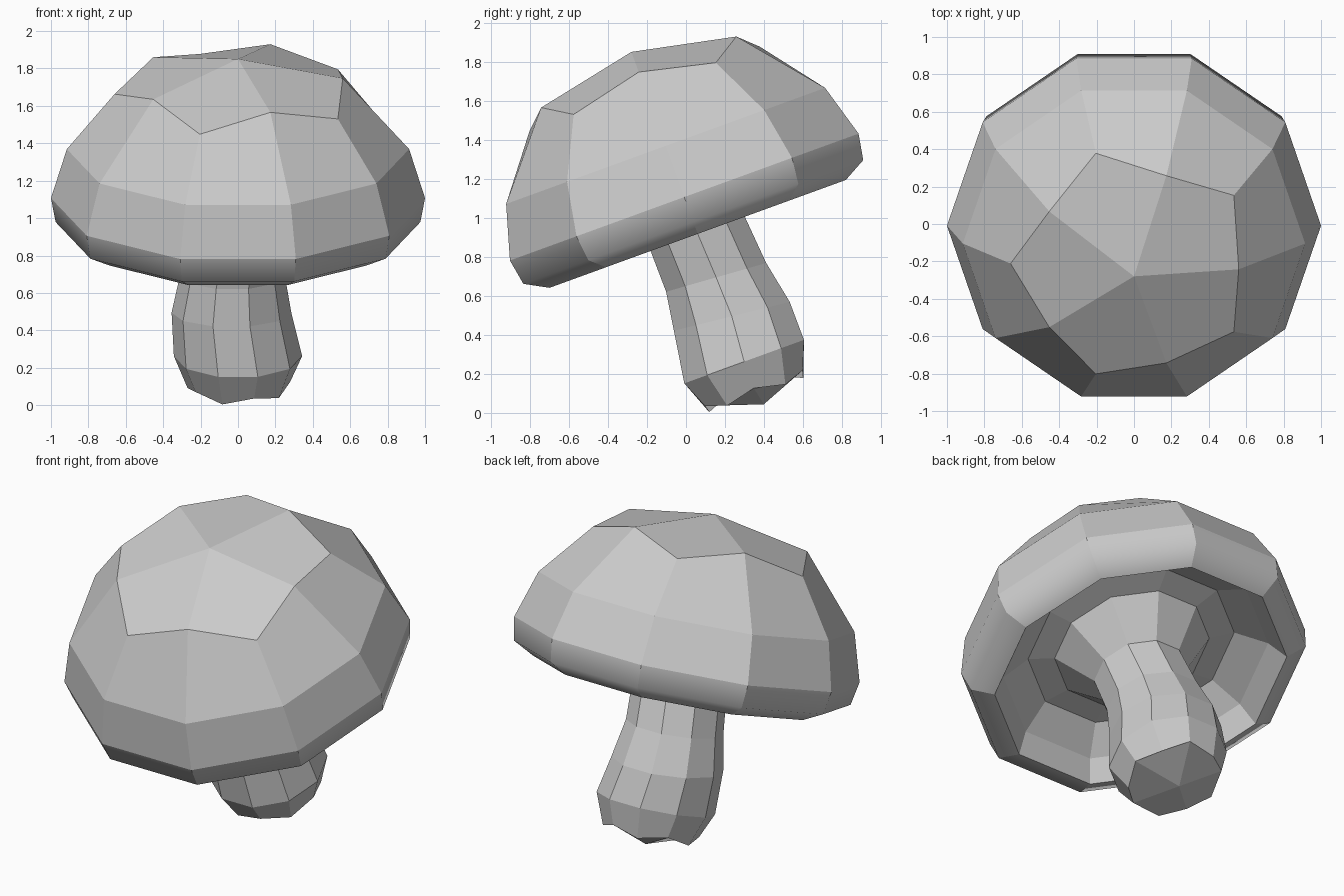
import bpy, bmesh
from math import sin, cos, tan, radians, pi
from mathutils import Matrix

if "Cube" in bpy.data.objects:
    bpy.data.objects.remove(bpy.data.objects["Cube"])

SIDES = 10
# the whole mushroom leans about x; local axis is offset along y
LEAN = Matrix.Rotation(radians(20), 4, 'X') @ Matrix.Translation((0, 0.37, 0))


def ring(bm, r, z, r_odd=None, z_odd=None, x=0.0, y=0.0, skew=0.0):
    """Ten-sided ring; odd corners may differ in radius and height."""
    verts = []
    for k in range(SIDES):
        a = 2 * pi * k / SIDES
        odd = k % 2 and r_odd is not None
        rr, zz = (r_odd, z_odd) if odd else (r, z)
        dy = rr * sin(a)
        verts.append(bm.verts.new((x + rr * cos(a), y + dy, zz + dy * tan(radians(skew)))))
    return verts


def loft(bm, rings, smooth_bands=()):
    """Bridge rings listed from the top of the surface downward."""
    for i, (a, b) in enumerate(zip(rings, rings[1:])):
        for k in range(SIDES):
            n = (k + 1) % SIDES
            f = bm.faces.new((a[k], b[k], b[n], a[n]))
            f.smooth = i in smooth_bands


def close_end(bm, rg, z, y=0.0, flip=False):
    """Five quads meeting at a centre point."""
    tip = bm.verts.new((0, y, z))
    for k in range(0, SIDES, 2):
        q = [tip, rg[k], rg[k + 1], rg[(k + 2) % SIDES]]
        bm.faces.new(q[::-1] if flip else q)


def finish(bm, name):
    bm.normal_update()
    # keep creases between the facets around the axis
    for e in bm.edges:
        if len(e.link_faces) == 2 and abs(e.verts[0].co.z - e.verts[1].co.z) > 1e-4:
            e.smooth = False
    bm.transform(LEAN)
    me = bpy.data.meshes.new(name)
    bm.to_mesh(me)
    bm.free()
    ob = bpy.data.objects.new(name, me)
    bpy.context.collection.objects.link(ob)
    return ob


# cap: dome, rounded rim, hollow underside
bm = bmesh.new()
rings = [ring(bm, 0.56, 1.725, 0.66, 1.635)]
for r, z in ((0.915, 1.322), (1.0, 1.043), (0.975, 0.907), (0.85, 0.842),
             (0.77, 0.97), (0.60, 1.09), (0.45, 1.07)):
    rings.append(ring(bm, r, z))
close_end(bm, rings[0], 1.835)
loft(bm, rings, smooth_bands=(2, 3))
finish(bm, "mushroom_cap")

# stem: flared neck, slightly bent shaft, swollen foot
bm = bmesh.new()
rings = [
    ring(bm, 0.45, 1.07),
    ring(bm, 0.27, 0.85),
    ring(bm, 0.28, 0.60, x=-0.03, y=0.013, skew=-4),
    ring(bm, 0.32, 0.385, x=-0.035, y=0.02, skew=-6),
    ring(bm, 0.343, 0.145),
    ring(bm, 0.28, 0.0, 0.27, -0.037),
]
loft(bm, rings)
close_end(bm, rings[-1], -0.095, y=0.02, flip=True)
finish(bm, "mushroom_stem")
